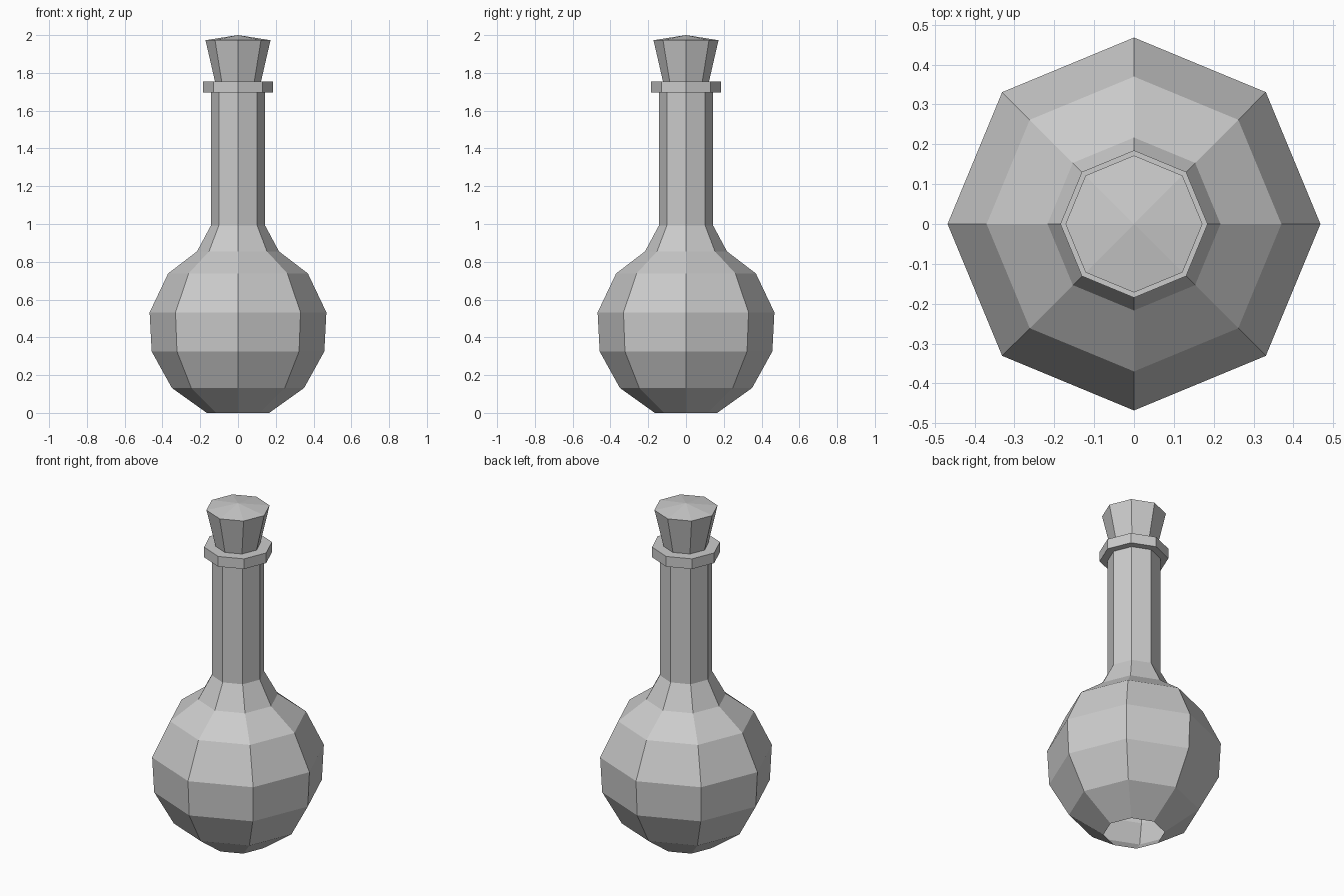
import bpy, bmesh
from math import cos, sin, tau

if "Cube" in bpy.data.objects:
    bpy.data.objects.remove(bpy.data.objects["Cube"])

SIDES = 8


def lathe(name, profile):
    """Spin (radius, z) points into an eight-sided flat-shaded shell; radius 0 makes a tip."""
    bm = bmesh.new()
    rings = []
    for r, z in profile:
        if r == 0:
            rings.append([bm.verts.new((0, 0, z))] * SIDES)
        else:
            rings.append([bm.verts.new((r * cos(tau * i / SIDES), r * sin(tau * i / SIDES), z))
                          for i in range(SIDES)])
    for low, high in zip(rings, rings[1:]):
        for i in range(SIDES):
            j = (i + 1) % SIDES
            corners = dict.fromkeys((low[i], low[j], high[j], high[i]))
            bm.faces.new(list(corners))
    mesh = bpy.data.meshes.new(name)
    bm.to_mesh(mesh)
    bm.free()
    obj = bpy.data.objects.new(name, mesh)
    bpy.context.collection.objects.link(obj)
    return obj


# Round flask body, open underneath, with long straight neck
lathe("flask_body", [(0.165, 0), (0.35, 0.132), (0.457, 0.325), (0.468, 0.532),
                     (0.37, 0.738), (0.217, 0.855), (0.143, 0.993), (0.143, 1.695)])

# Flat lip around the mouth
lathe("neck_lip", [(0.143, 1.695), (0.185, 1.695), (0.185, 1.755), (0.122, 1.755)])

# Flared stopper with a shallow pointed top
lathe("stopper", [(0.122, 1.755), (0.172, 1.973), (0, 2.0)])
